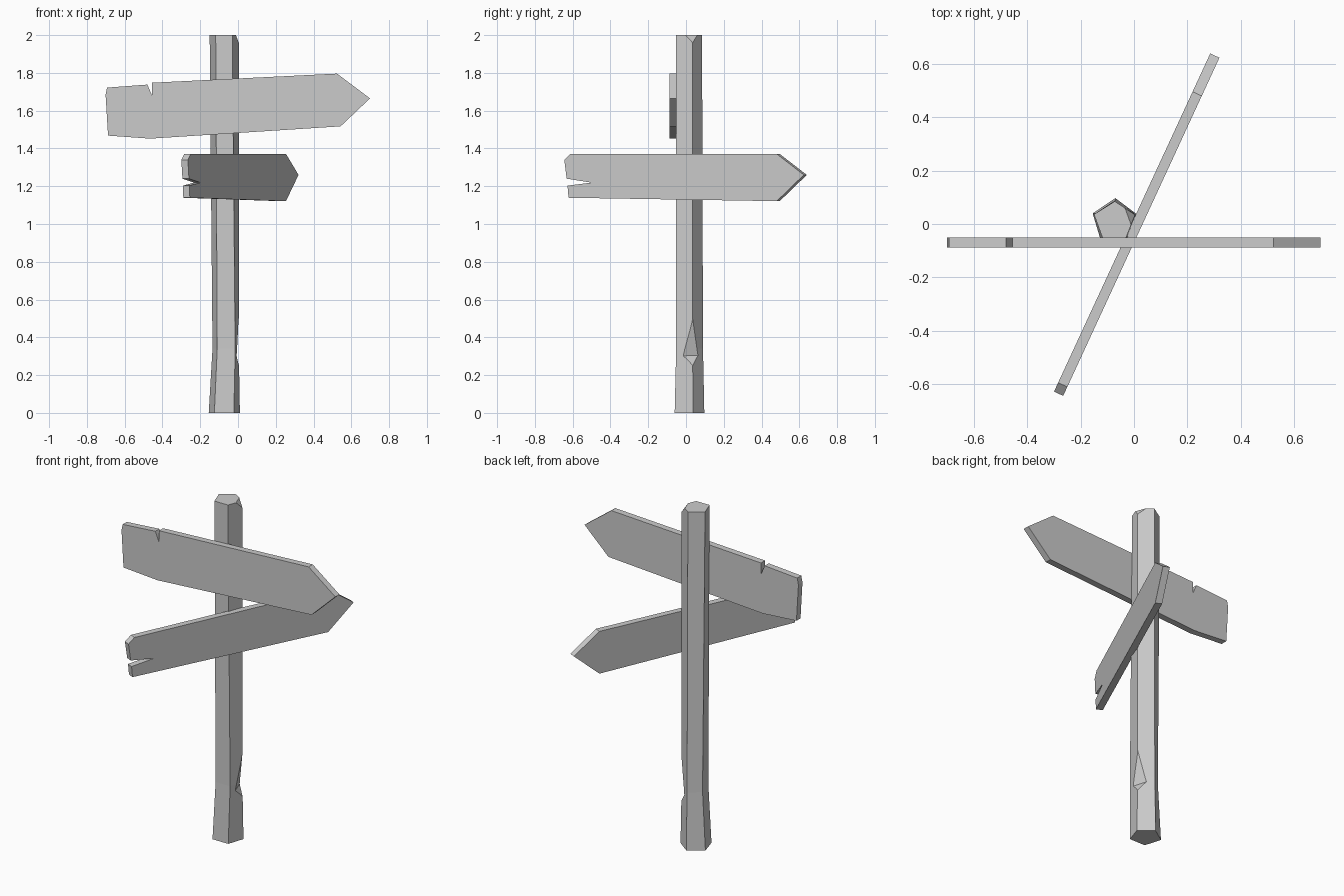
import bpy, bmesh, math
from mathutils import Vector, Matrix

cube = bpy.data.objects.get("Cube")
if cube:
    bpy.data.objects.remove(cube)

grey = bpy.data.materials.new("plain_grey")
grey.use_nodes = True
colour = (0.6, 0.6, 0.6, 1)
grey.diffuse_color = colour
grey.node_tree.nodes["Principled BSDF"].inputs["Base Color"].default_value = colour


def add_object(name, bm):
    bmesh.ops.recalc_face_normals(bm, faces=bm.faces)
    mesh = bpy.data.meshes.new(name)
    bm.to_mesh(mesh)
    bm.free()
    mesh.materials.append(grey)
    obj = bpy.data.objects.new(name, mesh)
    bpy.context.collection.objects.link(obj)
    return obj


def loft(rings):
    """Closed solid through rings that have the same number of points."""
    bm = bmesh.new()
    loops = [[bm.verts.new(p) for p in ring] for ring in rings]
    n = len(loops[0])
    for a, b in zip(loops, loops[1:]):
        for i in range(n):
            j = (i + 1) % n
            bm.faces.new((a[i], a[j], b[j], b[i]))
    bm.faces.new(loops[0][::-1])
    bm.faces.new(loops[-1])
    return bm


def plank(name, outline, centre, angle, thickness=0.038):
    rings = [[(s, side * thickness / 2, z) for s, z in outline] for side in (-1, 1)]
    bm = loft(rings)
    place = Matrix.Translation((*centre, 0)) @ Matrix.Rotation(math.radians(angle), 4, "Z")
    bm.transform(place)
    return add_object(name, bm)


# Five-sided post, flaring towards the foot
def ring(z, points):
    return [(x, y, z) for x, y in points]

foot = ring(0, [(-0.125, -0.06), (-0.022, -0.06), (0.01, 0.037), (-0.07, 0.097), (-0.155, 0.04)])
knee = ring(0.34, [(-0.11, -0.052), (-0.015, -0.052), (0.004, 0.035), (-0.07, 0.09), (-0.135, 0.038)])
top = ring(2, [(-0.118, -0.052), (-0.03, -0.052), (0.004, 0.035), (-0.072, 0.085), (-0.15, 0.036)])
bm = loft([foot, knee, top])

# Chipped corner at the top
a, b, c = Vector((0.004, 0.035, 1.96)), Vector((-0.011, -0.003, 2)), Vector((-0.034, 0.06, 2))
normal = (b - a).cross(c - a)
if normal.x < 0:
    normal.negate()
cut = bmesh.ops.bisect_plane(bm, geom=bm.verts[:] + bm.edges[:] + bm.faces[:],
                             plane_co=a, plane_no=normal, clear_outer=True)
edges = [e for e in cut["geom_cut"] if isinstance(e, bmesh.types.BMEdge)]
bmesh.ops.holes_fill(bm, edges=edges)
post = add_object("post", bm)

# Axe notch low on the edge of the post, cut with a wedge
upper, lower = Vector((0.004, 0.035, 0.5)), Vector((0.006, 0.035, 0.25))
front, back = Vector((-0.009, -0.01, 0.302)), Vector((-0.034, 0.065, 0.305))
middle = (front + back) / 2
along = (back - front) * 1.5
wedge = [middle, middle + (upper - middle) * 2, middle + (lower - middle) * 2]
cutter = add_object("notch_cutter", loft([[p - along for p in wedge], [p + along for p in wedge]]))
cutter.hide_render = True
boolean = post.modifiers.new("notch", "BOOLEAN")
boolean.operation = "DIFFERENCE"
boolean.solver = "EXACT"
boolean.object = cutter
bpy.context.view_layer.update()
cut_mesh = bpy.data.meshes.new_from_object(post.evaluated_get(bpy.context.evaluated_depsgraph_get()))
post.modifiers.clear()
post.data = cut_mesh
bpy.data.objects.remove(cutter)

# Upper sign, tilted and split along its top edge
plank("upper_sign", [(-0.693, 1.722), (-0.48, 1.738), (-0.456, 1.682), (-0.456, 1.748),
                     (0.524, 1.796), (0.699, 1.665), (0.543, 1.517), (-0.466, 1.452),
                     (-0.688, 1.468), (-0.701, 1.685)], (0, -0.069), 0)

# Lower sign, turned away and split at its tail
plank("lower_sign", [(-0.667, 1.371), (-0.704, 1.34), (-0.69, 1.24), (-0.545, 1.219),
                     (-0.685, 1.203), (-0.679, 1.139), (0.535, 1.121), (0.693, 1.26),
                     (0.535, 1.371)], (0.0125, 0.0025), 65.2)
